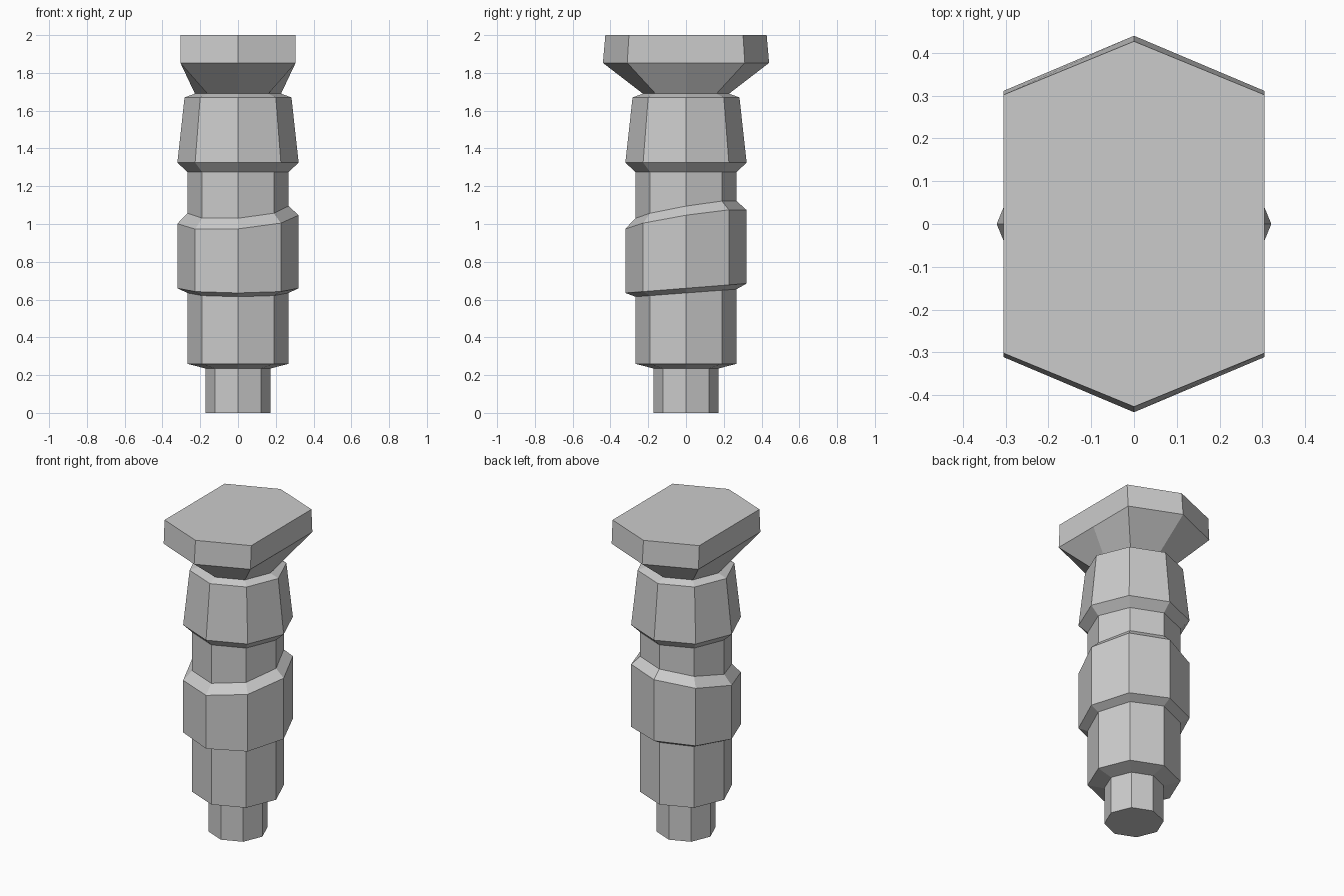
import bpy, bmesh
from math import sin, cos, pi

if "Cube" in bpy.data.objects:
    bpy.data.objects.remove(bpy.data.objects["Cube"])

SIDES = 8

# Profile rings: radius, height, tilt along x, tilt along y, half-width limit in x
RINGS = [
    # foot peg
    (0.172, 0.0, 0, 0, 1), (0.172, 0.235, 0, 0, 1),
    # lower shaft
    (0.268, 0.26, 0, 0, 1), (0.268, 0.635, 0, 0.075, 1),
    # slanted collar
    (0.321, 0.66, 0, 0.078, 1), (0.321, 1.024, 0.07, 0.155, 1),
    # middle shaft
    (0.268, 1.076, 0.07, 0.17, 1), (0.268, 1.275, 0, 0, 1),
    # tapered upper collar
    (0.321, 1.325, 0, 0, 1), (0.283, 1.67, 0, 0, 1),
    # neck and head with flattened sides
    (0.228, 1.69, 0, 0, 1), (0.44, 1.853, 0, 0, 0.305),
    (0.427, 2.0, 0, 0, 0.305),
]


def add_ring(bm, radius, height, tilt_x, tilt_y, limit):
    verts = []
    for i in range(SIDES):
        a = 2 * pi * i / SIDES
        x, y = radius * cos(a), radius * sin(a)
        if limit < 1 and abs(x) > 0.01:
            x = limit if x > 0 else -limit
        verts.append(bm.verts.new((x, y, height + tilt_x * x + tilt_y * y)))
    return verts


# One continuous octagonal body lofted through the rings
bm = bmesh.new()
loops = [add_ring(bm, *ring) for ring in RINGS]
for low, high in zip(loops, loops[1:]):
    for i in range(SIDES):
        j = (i + 1) % SIDES
        bm.faces.new((low[i], low[j], high[j], high[i]))
bm.faces.new(loops[0][::-1])
bm.faces.new(loops[-1])
bmesh.ops.recalc_face_normals(bm, faces=bm.faces)

mesh = bpy.data.meshes.new("peg_body")
bm.to_mesh(mesh)
bm.free()
bpy.context.collection.objects.link(bpy.data.objects.new("peg_body", mesh))
